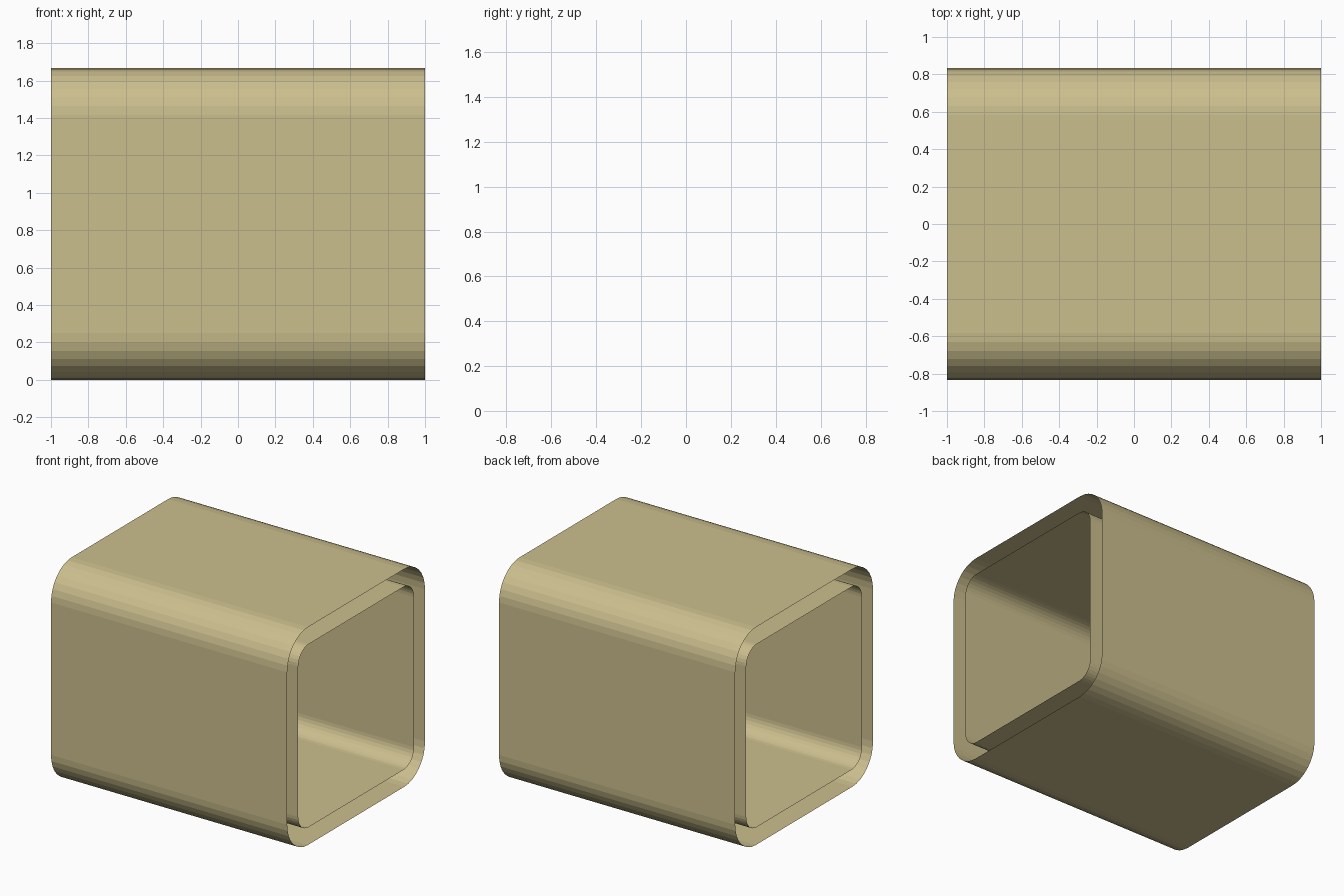
import bpy, bmesh
from math import sin, cos, pi

if "Cube" in bpy.data.objects:
    bpy.data.objects.remove(bpy.data.objects["Cube"])

CENTRE_Z = 0.8333
SEGMENTS = 8  # facets per rounded corner

mat = bpy.data.materials.new("tan")
mat.diffuse_color = (0.60, 0.52, 0.27, 1)
mat.use_nodes = True
mat.node_tree.nodes["Principled BSDF"].inputs["Base Color"].default_value = mat.diffuse_color


def rounded_square(half, radius):
    """Counter-clockwise (y, z) outline seen from +x."""
    pts = []
    for q, (sy, sz) in enumerate([(1, 1), (-1, 1), (-1, -1), (1, -1)]):
        for k in range(SEGMENTS + 1):
            a = (q + k / SEGMENTS) * pi / 2
            pts.append((sy * (half - radius) + radius * cos(a),
                        sz * (half - radius) + radius * sin(a) + CENTRE_Z))
    return pts


def open_sleeve(name, half, radius, inward=False):
    """Open-ended single-skin sleeve running along x."""
    bm = bmesh.new()
    outline = rounded_square(half, radius)
    left, right = [[bm.verts.new((x, y, z)) for y, z in outline] for x in (-1, 1)]
    n = len(outline)
    for i in range(n):
        j = (i + 1) % n
        face = bm.faces.new((left[i], right[i], right[j], left[j]))
        face.normal_update()
        c = face.calc_center_median()
        facing = face.normal.y * c.y + face.normal.z * (c.z - CENTRE_Z)
        if (facing < 0) != inward:
            face.normal_flip()
    mesh = bpy.data.meshes.new(name)
    bm.to_mesh(mesh)
    bm.free()
    mesh.materials.append(mat)
    obj = bpy.data.objects.new(name, mesh)
    bpy.context.collection.objects.link(obj)


# Two nested skins; the gap between them is open at both ends
open_sleeve("outer_sleeve", 0.8333, 0.25)
open_sleeve("inner_sleeve", 0.70, 0.125, inward=True)
